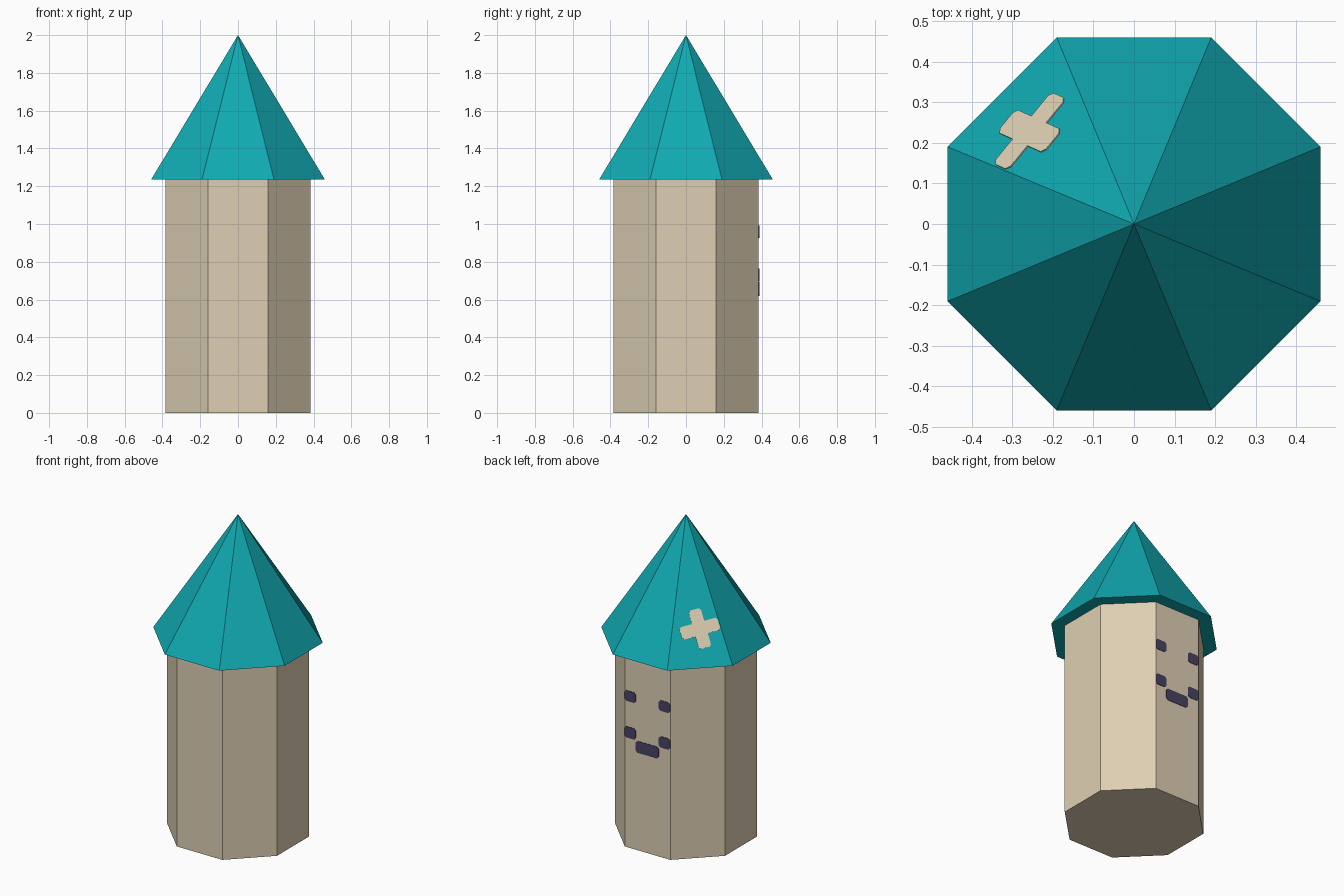
import bpy, bmesh, math
from mathutils import Matrix, Vector

if "Cube" in bpy.data.objects:
    bpy.data.objects.remove(bpy.data.objects["Cube"])

EAVE, TOP = 1.235, 2.0           # heights of the eaves and the tip
WALL, ROOF = 0.385, 0.46         # flat-to-centre radii of the octagons
T = math.tan(math.pi / 8)
THICK = 0.003                    # thickness of painted plates


def material(name, rgb):
    m = bpy.data.materials.new(name)
    lin = [((c / 255 + 0.055) / 1.055) ** 2.4 for c in rgb]
    m.diffuse_color = (*lin, 1)
    m.use_nodes = True
    m.node_tree.nodes["Principled BSDF"].inputs["Base Color"].default_value = m.diffuse_color
    return m


stone = material("stone beige", (222, 207, 179))
teal = material("roof teal", (16, 169, 177))
ink = material("dark ink", (72, 68, 100))


def finish(bm, name, mat):
    bmesh.ops.recalc_face_normals(bm, faces=bm.faces)
    me = bpy.data.meshes.new(name)
    bm.to_mesh(me)
    bm.free()
    me.materials.append(mat)
    ob = bpy.data.objects.new(name, me)
    bpy.context.collection.objects.link(ob)
    return ob


def octagon(name, r1, r2, z1, z2, mat):
    """Eight-sided prism or cone with flat sides facing the axes."""
    bm = bmesh.new()
    k = 1 / math.cos(math.pi / 8)
    mtx = Matrix.Translation((0, 0, (z1 + z2) / 2)) @ Matrix.Rotation(math.pi / 8, 4, 'Z')
    bmesh.ops.create_cone(bm, cap_ends=True, segments=8, radius1=r1 * k,
                          radius2=r2 * k, depth=z2 - z1, matrix=mtx)
    bmesh.ops.remove_doubles(bm, verts=bm.verts, dist=1e-5)
    return finish(bm, name, mat)


def plate(name, outline, frame, mat, clip=None):
    """Thin plate from a 2D outline, placed by a frame (u, v, normal)."""
    bm = bmesh.new()
    bm.faces.new([bm.verts.new((u, v, 0)) for u, v in outline])
    if clip:
        bmesh.ops.bisect_plane(bm, geom=bm.verts[:] + bm.edges[:] + bm.faces[:],
                               plane_co=(0, 0, 0), plane_no=clip, clear_outer=True)
    ext = bmesh.ops.extrude_face_region(bm, geom=bm.faces[:])
    top = [g for g in ext["geom"] if isinstance(g, bmesh.types.BMVert)]
    bmesh.ops.translate(bm, verts=top, vec=(0, 0, THICK))
    bm.transform(frame)
    return finish(bm, name, mat)


def make_frame(u, v, n, origin):
    m = Matrix((u, v, n)).transposed().to_4x4()
    m.translation = origin
    return m


# Tower and roof
octagon("tower_wall", WALL, WALL, 0, EAVE, stone)
octagon("roof", ROOF, 0, EAVE, TOP, teal)

# Smiling face on the back wall
back = make_frame(Vector((-1, 0, 0)), Vector((0, 0, 1)), Vector((0, 1, 0)),
                  Vector((0, WALL, 0)))
E = WALL * T
for name, u0, u1, v0, v1 in (
        ("left_eye", -E, -0.082, 0.927, 0.993),
        ("right_eye", 0.08, E, 0.927, 0.993),
        ("left_mouth_corner", -E, -0.082, 0.695, 0.765),
        ("right_mouth_corner", 0.08, E, 0.695, 0.765),
        ("mouth", -0.082, 0.08, 0.618, 0.692)):
    c = 0.012                     # clipped corners
    plate(name, [(u0 + c, v0), (u1 - c, v0), (u1, v0 + c), (u1, v1 - c),
                 (u1 - c, v1), (u0 + c, v1), (u0, v1 - c), (u0, v0 + c)], back, ink)

# Cross-shaped patch on the back-left roof slope, cut off at the ridge
r = Vector((-1, 1, 0)).normalized()
z = Vector((0, 0, 1))
slope = (r * ROOF - z * (TOP - EAVE)).normalized()
normal = (r * (TOP - EAVE) + z * ROOF).normalized()
pane = make_frame(z.cross(r), -slope, normal, Vector((0, 0, TOP)))
a, w, c, tilt = 0.115, 0.037, 0.012, math.radians(11)
arm = [(w, -w), (a - c, -w), (a, -w + c), (a, w - c), (a - c, w)]
cross = []
for i in range(4):
    rot = Matrix.Rotation(tilt + i * math.pi / 2, 2)
    cross += [tuple(rot @ Vector(p) + Vector((0.02, -0.665))) for p in arm]
half = math.atan(T * ROOF / math.hypot(ROOF, TOP - EAVE))
plate("roof_patch", cross, pane, stone, clip=(math.cos(half), math.sin(half), 0))
